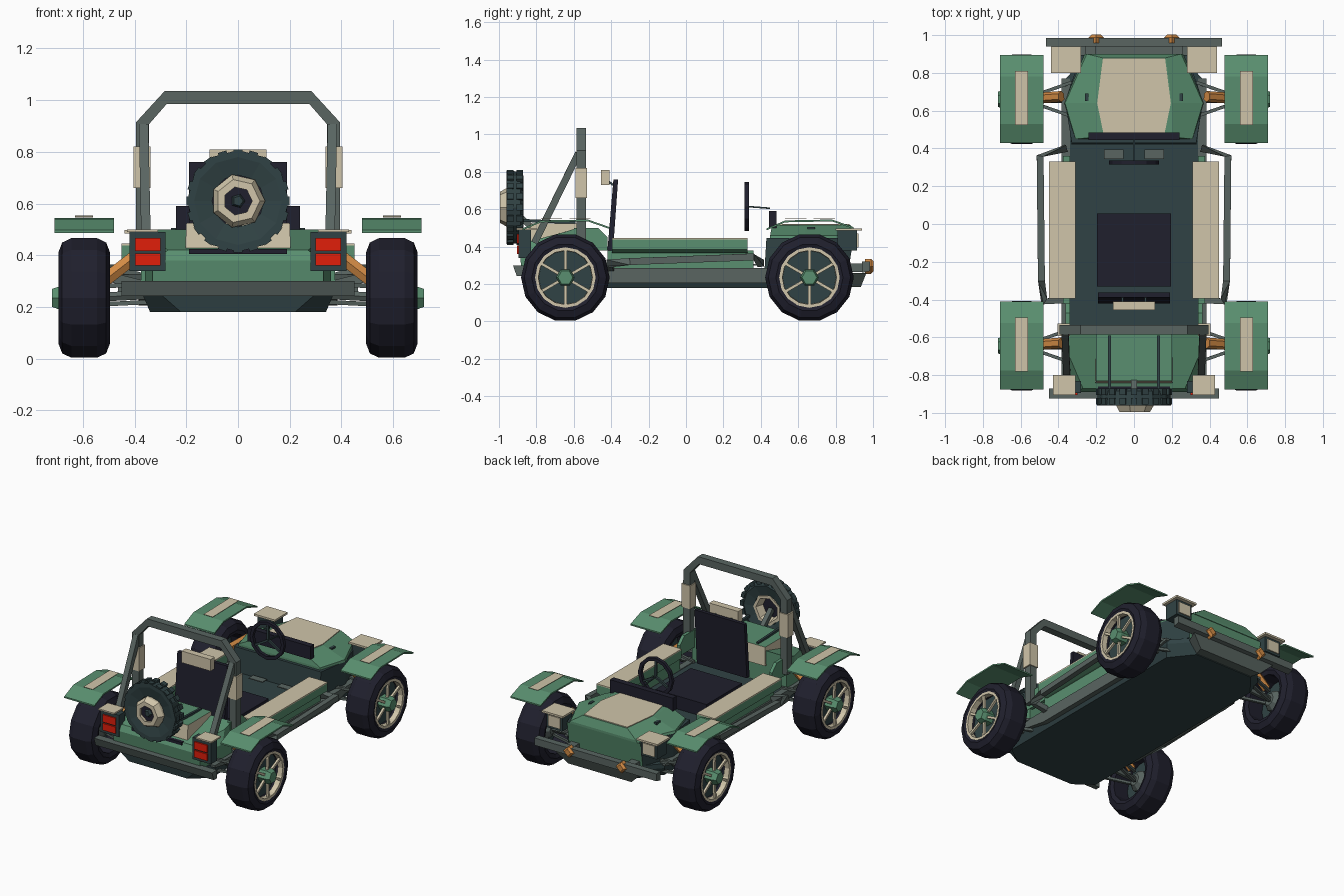
import bpy, bmesh
from math import sin, cos, pi
from mathutils import Vector

cube = bpy.data.objects.get("Cube")
if cube:
    bpy.data.objects.remove(cube)


def material(name, rgb):
    m = bpy.data.materials.new(name)
    m.use_nodes = True
    m.diffuse_color = (*rgb, 1)
    m.node_tree.nodes["Principled BSDF"].inputs["Base Color"].default_value = (*rgb, 1)
    return m


GREEN = material("field green", (.1, .275, .16))
TAN = material("tan", (.63, .56, .4))
SLATE = material("dark slate", (.03, .055, .058))
GREY = material("steel grey", (.1, .13, .12))
NAVY = material("rubber navy", (.014, .014, .026))
ORANGE = material("orange", (.65, .26, .06))
RED = material("lamp red", (.75, .013, .003))


def make(name, verts, faces, mats, mirror=False, rule=None):
    """Mesh object; mirror copies it across x, rule picks a material per face."""
    me = bpy.data.meshes.new(name)
    me.from_pydata([tuple(v) for v in verts], [], faces)
    bm = bmesh.new()
    bm.from_mesh(me)
    bmesh.ops.recalc_face_normals(bm, faces=bm.faces)
    bm.to_mesh(me)
    bm.free()
    for m in mats if isinstance(mats, list) else [mats]:
        me.materials.append(m)
    if rule:
        for p in me.polygons:
            p.material_index = rule(p)
    ob = bpy.data.objects.new(name, me)
    bpy.context.collection.objects.link(ob)
    if mirror:
        ob.modifiers.new("mirror", 'MIRROR').use_mirror_merge = False
    return ob


def loft(name, rings, mats, mirror=False, rule=None, closed=False):
    """Skin rings of equal length; cap the ends unless closed into a loop."""
    n, k = len(rings[0]), len(rings)
    verts = [v for r in rings for v in r]
    faces = [(i * n + j, i * n + (j + 1) % n, (i + 1) % k * n + (j + 1) % n, (i + 1) % k * n + j)
             for i in range(k if closed else k - 1) for j in range(n)]
    if not closed:
        faces += [tuple(range(n)), tuple(range((k - 1) * n, k * n))]
    return make(name, verts, faces, mats, mirror, rule)


def box(name, x, y, z, mat, mirror=False):
    return loft(name, [[(x[0], y[0], h), (x[1], y[0], h), (x[1], y[1], h), (x[0], y[1], h)] for h in z],
                mat, mirror)


def slab(name, yz, x, mat, mirror=False):
    return loft(name, [[(a, y, z) for y, z in yz] for a in x], mat, mirror)


def layers(name, steps, mats, rule=None):
    """Stack of symmetric outlines, each given as right-hand (x, y) points and a height."""
    return loft(name, [[(x, y, z) for x, y in half] + [(-x, y, z) for x, y in reversed(half)]
                       for half, z in steps], mats, rule=rule)


def tube(name, pts, r, mat, mirror=False, sides=4, loop=False):
    pts, rings = [Vector(p) for p in pts], []
    n = len(pts)
    for i, p in enumerate(pts):
        a = pts[i - 1] if i or loop else p
        b = pts[(i + 1) % n] if i < n - 1 or loop else p
        t = (b - a).normalized()
        u = t.cross(Vector((0, 1, 0)) if abs(t.y) < .8 else Vector((0, 0, 1))).normalized()
        v = t.cross(u)
        angles = [2 * pi * (j + .5) / sides for j in range(sides)]
        rings.append([p + (u * cos(q) + v * sin(q)) * r for q in angles])
    return loft(name, rings, mat, mirror, closed=loop)


def lathe(name, profile, centre, axis, mat, sides=12, mirror=False, closed=False):
    """Spin (offset, radius) pairs around the x or y axis."""
    c, rings = Vector(centre), []
    for off, r in profile:
        ring = []
        for i in range(sides):
            a, b = r * cos(2 * pi * i / sides), r * sin(2 * pi * i / sides)
            ring.append(c + Vector((off, a, b) if axis == 'x' else (a, off, b)))
        rings.append(ring)
    return loft(name, rings, mat, mirror, closed=closed)


# Wheels, fenders and suspension at both axles
for end, cy in (("rear", -.645), ("front", .66)):
    c = (.595, cy, .235)
    lathe(end + "_tyre", [(-.09, .152), (-.1, .18), (-.085, .22), (-.05, .237), (.05, .237),
                          (.085, .22), (.1, .18), (.09, .152)], c, 'x', NAVY, 14, True, True)
    lathe(end + "_rim_lip", [(.06, .143), (.096, .145), (.096, .162), (.06, .162)], c, 'x', TAN, 16, True, True)
    lathe(end + "_rim_disc", [(.02, .153), (.04, .153)], c, 'x', SLATE, 14, True)
    lathe(end + "_brake_drum", [(-.05, .04), (-.02, .07), (.025, .07)], c, 'x', GREY, 8, True)
    lathe(end + "_hub", [(.03, .05), (.1, .05), (.125, .04)], c, 'x', GREEN, 6, True)
    for i in range(6):
        a = pi * i / 3 + pi / 6
        d = Vector((0, cos(a), sin(a)))
        tube(f"{end}_spoke_{i + 1}", [Vector(c) + Vector((.08, 0, 0)) + d * .04,
                                      Vector(c) + Vector((.086, 0, 0)) + d * .148], .011, TAN, True)
    path = [(cy - .23, .497), (cy - .13, .54), (cy + .12, .545), (cy + .235, .505)]
    slab(end + "_fender", path + [(y, z - .01) for y, z in reversed(path)], (.48, .71), GREEN, True)
    strip = [(cy - .135, .547), (cy + .15, .552), (cy + .15, .554), (cy - .135, .549)]
    slab(end + "_fender_strip", strip, (.56, .63), TAN, True)
    tube(end + "_axle", [(.3, cy, .25), (.6, cy, .235)], .02, GREY, True, 6)
    for side in (-1, 1):
        for level, h in (("lower", .22), ("upper", .29)):
            tube(f"{end}_{level}_arm_{'back' if side < 0 else 'fore'}",
                 [(.33, cy + side * .09, h), (.53, cy + side * .02, h - .01)], .012, GREY, True)
    tube(end + "_shock", [(.385, cy + .015, .405), (.52, cy + .005, .3)], .029, ORANGE, True, 6)

# Underside, chassis and tub
half = [(.22, -.87), (.34, -.78), (.34, .72), (.22, .87)]
wide = [(.3, -.88), (.37, -.78), (.37, .76), (.26, .88)]
layers("floor_pan", [(half, .18), (wide, .25), (wide, .28)], SLATE)
slab("chassis_rail", [(-.8, .27), (-.42, .205), (.44, .205), (.77, .27), (.77, .285), (-.8, .285)],
     (.34, .385), GREY, True)
box("body_side", (.34, .375), (-.42, .36), (.28, .38), GREEN, True)
pod = [(.31, .38), (.39, .365), (.45, .385), (.45, .438), (.31, .438)]
loft("side_pod", [[(x, y, z) for x, z in pod] for y in (-.395, .33)], GREEN, True)
box("side_pod_top", (.31, .45), (-.395, .33), (.438, .446), TAN, True)
slab("quarter_panel", [(-.6, .38), (-.42, .38), (-.42, .45), (-.47, .5), (-.6, .5)], (.34, .362), GREEN, True)
tube("side_bar", [(.35, -.4, .28), (.475, -.41, .31), (.49, -.3, .32), (.497, .36, .345), (.36, .4, .31)],
     .026, GREY, True)

# Front body and hood
layers("nose_body", [([(.33, .42), (.36, .65), (.28, .87)], .28), ([(.33, .43), (.365, .65), (.28, .895)], .445)],
       [SLATE, GREEN], lambda p: 1 if p.normal.y > .7 else 0)
layers("hood", [([(.31, .45), (.37, .64), (.26, .9)], .445), ([(.31, .45), (.365, .64), (.25, .9)], .46),
                ([(.2, .46), (.2, .64), (.17, .88)], .515)], GREEN)
layers("hood_panel", [([(.16, .47), (.195, .64), (.165, .875)], z) for z in (.514, .52)], TAN)
box("hood_catch", (.24, .26), (.65, .69), (.48, .505), SLATE, True)

# Dashboard and steering wheel
box("dashboard", (-.24, .24), (.445, .485), (.5, .59), NAVY)
box("gauge_plate", (.055, .16), (.345, .395), (.3, .306), GREY, True)
tube("steering_rim", [(.12 * cos(a * pi / 6), .325, .615 + .12 * sin(a * pi / 6)) for a in range(12)],
     .016, NAVY, loop=True)
for i in range(3):
    a = pi / 2 + 2 * pi * i / 3
    tube(f"steering_spoke_{i + 1}", [(0, .33, .615), (.115 * cos(a), .325, .615 + .115 * sin(a))], .01, SLATE)
tube("steering_column", [(0, .32, .615), (0, .45, .605)], .006, SLATE)

# Seat
box("seat_cushion", (-.195, .195), (-.33, .055), (.28, .37), NAVY)
slab("seat_back", [(-.42, .38), (-.39, .38), (-.363, .76), (-.388, .76)], (-.19, .19), NAVY)
box("headrest", (-.11, .11), (-.455, -.41), (.73, .81), TAN)
tube("headrest_post", [(.06, -.39, .73), (.06, -.43, .76)], .008, SLATE, True)

# Rear body with a sloping deck, and storage box
slope = [(.36, -.58, .5), (.36, -.66, .475), (.27, -.87, .42)]
tail = [[(.36, -.58, .28), (.36, -.68, .28), (.33, -.88, .28)],
        [(.36, -.58, .38), (.36, -.68, .38), (.33, -.89, .38)], slope]
loft("rear_body", [r + [(-x, y, z) for x, y, z in reversed(r)] for r in tail], GREEN)
layers("storage_box", [([(.205, -.565), (.205, -.845)], .4), ([(.2, -.575), (.2, -.83)], .525)],
       [TAN, GREEN], lambda p: 1 if p.normal.z > .7 else 0)
box("storage_base", (-.19, .19), (-.885, -.86), (.405, .425), NAVY)
tube("spare_brace", [(.13, -.59, .528), (.13, -.87, .54)], .011, SLATE, True)

# Roll bar with padding and rear struts
tube("roll_hoop", [(-.37, -.56, .4), (-.37, -.56, .91), (-.28, -.56, 1.01),
                   (.28, -.56, 1.01), (.37, -.56, .91), (.37, -.56, .4)], .036, GREY)
tube("roll_strut", [(.365, -.575, .9), (.355, -.81, .42)], .026, GREY, True)
box("roll_pad", (.338, .405), (-.592, -.528), (.66, .82), TAN, True)

# Spare wheel with tread blocks
c = (0, -.915, .61)
lathe("spare_tyre", [(-.03, .1), (-.045, .17), (-.045, .197), (.03, .19), (.045, .17), (.03, .1)],
      c, 'y', SLATE, 12, closed=True)
for i in range(20):
    a = 2 * pi * i / 20
    d = Vector((cos(a), 0, sin(a)))
    for row, off in (("a", -.024), ("b", .026)):
        p = Vector(c) + Vector((0, off, 0))
        tube(f"tread_{row}_{i + 1}", [p + d * .175, p + d * .2], .024, SLATE)
lathe("spare_rim", [(.035, .105), (-.045, .105), (-.08, .085), (-.08, .055), (-.05, .06), (.035, .085)],
      c, 'y', TAN, 7, closed=True)
lathe("spare_centre", [(-.02, .08), (-.055, .06)], c, 'y', NAVY, 7)
lathe("spare_nut", [(-.05, .03), (-.075, .02)], c, 'y', SLATE, 5)
tube("spare_mount", [(0, -.8, .48), (0, -.93, .6)], .022, GREY)

# Tail lights and headlights
box("tail_housing", (.28, .42), (-.895, -.83), (.34, .49), SLATE, True)
box("tail_cap", (.31, .43), (-.905, -.8), (.49, .5), TAN, True)
for label, z in (("upper", (.416, .467)), ("lower", (.36, .407))):
    box(label + "_tail_lamp", (.3, .398), (-.904, -.89), z, RED, True)
box("head_housing", (.3, .42), (.81, .915), (.38, .485), SLATE, True)
box("head_lamp", (.315, .405), (.91, .922), (.395, .47), TAN, True)
box("head_cap", (.28, .44), (.8, .94), (.485, .498), TAN, True)

# Bumpers and tow hooks
slab("front_bumper", [(.94, .26), (.985, .27), (.985, .32), (.94, .32)], (-.465, .465), GREY)
layers("front_skid", [([(.22, .87), (.24, .935)], .185), ([(.28, .87), (.32, .965)], .26)], GREY)
box("front_bumper_arm", (.2, .26), (.82, .95), (.265, .31), GREY, True)
slab("rear_bumper", [(-.905, .243), (-.925, .3), (-.87, .3), (-.87, .243)], (-.45, .45), GREY)
lathe("tow_hook", [(-.03, .04), (0, .04), (.015, .025)], (.2, .988, .295), 'y', ORANGE, 4, True)
